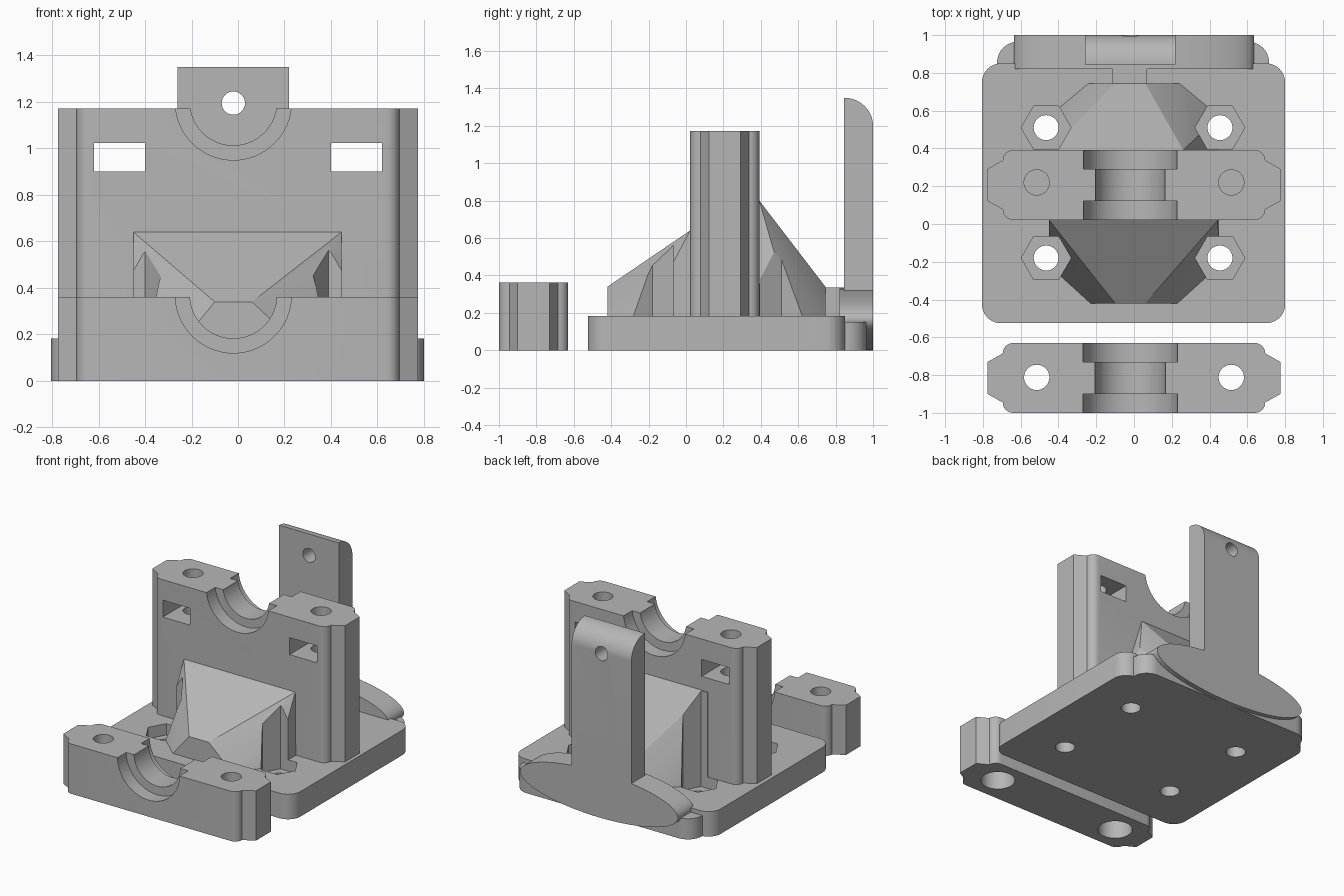
import bpy, bmesh, math
from mathutils import Vector

if "Cube" in bpy.data.objects:
    bpy.data.objects.remove(bpy.data.objects["Cube"])

grey = bpy.data.materials.new("plain_grey")
grey.diffuse_color = (0.47, 0.47, 0.47, 1)
grey.use_nodes = True
grey.node_tree.nodes["Principled BSDF"].inputs["Base Color"].default_value = grey.diffuse_color


def finish(name, bm):
    bmesh.ops.recalc_face_normals(bm, faces=bm.faces[:])
    mesh = bpy.data.meshes.new(name)
    bm.to_mesh(mesh)
    bm.free()
    ob = bpy.data.objects.new(name, mesh)
    bpy.context.collection.objects.link(ob)
    mesh.materials.append(grey)
    return ob


def prism(name, pts, lo, hi, axis="z"):
    """Extrude a closed 2D profile along z (x,y), y (x,z) or x (y,z)."""
    place = {"z": lambda a, b, t: (a, b, t),
             "y": lambda a, b, t: (a, t, b),
             "x": lambda a, b, t: (t, a, b)}[axis]
    bm = bmesh.new()
    low = [bm.verts.new(place(a, b, lo)) for a, b in pts]
    high = [bm.verts.new(place(a, b, hi)) for a, b in pts]
    bm.faces.new(low)
    bm.faces.new(high)
    n = len(pts)
    for i in range(n):
        j = (i + 1) % n
        bm.faces.new((low[i], low[j], high[j], high[i]))
    return finish(name, bm)


def arc(cx, cy, rx, ry, a0, a1, n):
    return [(cx + rx * math.cos(math.radians(a0 + (a1 - a0) * i / n)),
             cy + ry * math.sin(math.radians(a0 + (a1 - a0) * i / n))) for i in range(n + 1)]


def ring(cx, cy, rx, ry=None, n=48):
    return arc(cx, cy, rx, ry or rx, 0, 360, n)[:-1]


def rect(x0, x1, y0, y1):
    return [(x0, y0), (x1, y0), (x1, y1), (x0, y1)]


def round_rect(x0, x1, y0, y1, r):
    return (arc(x1 - r, y1 - r, r, r, 0, 90, 10) + arc(x0 + r, y1 - r, r, r, 90, 180, 10)
            + arc(x0 + r, y0 + r, r, r, 180, 270, 10) + arc(x1 - r, y0 + r, r, r, 270, 360, 10))


def hull(name, pts):
    bm = bmesh.new()
    verts = [bm.verts.new(p) for p in pts]
    res = bmesh.ops.convex_hull(bm, input=verts)
    junk = {v for v in res["geom_interior"] + res["geom_unused"]
            if isinstance(v, bmesh.types.BMVert)}
    bmesh.ops.delete(bm, geom=list(junk), context="VERTS")
    bmesh.ops.dissolve_limit(bm, angle_limit=0.01, verts=bm.verts[:], edges=bm.edges[:])
    return finish(name, bm)


def combine(target, tools, operation):
    bpy.context.view_layer.objects.active = target
    for tool in tools:
        mod = target.modifiers.new("cut", "BOOLEAN")
        mod.operation = operation
        mod.solver = "EXACT"
        mod.object = tool
        bpy.ops.object.modifier_apply(modifier=mod.name)
        bpy.data.objects.remove(tool)


def block(name, cy, z0, z1):
    """Bearing block outline with rounded corners and side ribs."""
    q = arc(0.64, 0.13, 0.055, 0.055, 90, 0, 6) + [(0.775, 0.085)]
    right = q + [(x, -y) for x, y in reversed(q)]
    pts = right + [(-x, y) for x, y in reversed(right)]
    return prism(name, [(x, y + cy) for x, y in pts], z0, z1)


def groove(cy, z):
    """Narrow bore plus a wider seat at each face."""
    return [prism("bore", ring(-0.02, z, 0.187, n=64), cy - 0.3, cy + 0.3, "y"),
            prism("front_seat", ring(-0.02, z, 0.25, n=64), cy - 0.25, cy - 0.085, "y"),
            prism("rear_seat", ring(-0.02, z, 0.25, n=64), cy + 0.085, cy + 0.25, "y")]


# bearing stand: base plate, upright block, rear foot and tab
stand = prism("bearing_stand", round_rect(-0.805, 0.8, -0.525, 0.85, 0.1), 0, 0.182)
upright = block("upright", 0.207, 0.09, 1.172)
combine(upright, groove(0.207, 1.2), "DIFFERENCE")

# sloped gussets in front of and behind the upright
front_gusset = hull("front_gusset", [
    (-0.45, 0.1, 0.64), (0.445, 0.1, 0.64), (-0.45, 0.022, 0.64), (0.445, 0.022, 0.64),
    (-0.10, -0.42, 0.34), (0.06, -0.42, 0.34)]
    + [(x * s, y, z) for s in (-1, 1) for z in (0.12, 0.182)
       for x, y in ((0.23, -0.42), (0.45, -0.22), (0.45, 0.1))])
rear_gusset = hull("rear_gusset", [
    (-0.45, 0.3, 0.80), (0.26, 0.3, 0.80), (-0.45, 0.392, 0.80), (0.26, 0.392, 0.80),
    (-0.10, 0.745, 0.34), (0.06, 0.745, 0.34)]
    + [(x * s, y, z) for s in (-1, 1) for z in (0.12, 0.182)
       for x, y in ((0.24, 0.745), (0.45, 0.57), (0.45, 0.3))])

neck = prism("neck", rect(-0.115, 0.07, 0.70, 0.86), 0.1, 0.335)
ears = prism("foot_ears", round_rect(-0.725, 0.715, 0.70, 0.965, 0.11), 0, 0.15)
foot = prism("oval_foot", ring(0, 0.165, 0.635, 0.165, 96), 0.82, 1.0, "y")
tab = prism("tab", [(0.845, 0.15), (1.0, 0.15)] + arc(0.845, 1.2, 0.155, 0.15, 0, 90, 16),
            -0.26, 0.22, "x")
combine(stand, [upright, front_gusset, rear_gusset, neck, ears, foot, tab], "UNION")

# screw holes, nut pockets and nut slots
cutters = [prism("tab_hole", ring(-0.02, 1.195, 0.05), 0.7, 1.2, "y")]
for s in (-1, 1):
    for y in (-0.18, 0.51):
        x = s * 0.46 - 0.005
        cutters.append(prism("base_hole", ring(x, y, 0.066), -0.1, 0.15))
        cutters.append(prism("nut_pocket", ring(x, y, 0.132, n=6), 0.10, 1.0))
    cutters.append(prism("cap_screw_hole", ring(s * 0.515, 0.22, 0.067), 0.75, 1.4))
    cutters.append(prism("nut_slot", rect(s * 0.51 - 0.11, s * 0.51 + 0.11, -0.1, 0.5), 0.90, 1.023))
combine(stand, cutters, "DIFFERENCE")

# loose clamp cap in front, with counterbored screw holes
cap = block("clamp_cap", -0.815, 0, 0.362)
cutters = groove(-0.815, 0.37)
for s in (-1, 1):
    cutters.append(prism("cap_hole", ring(s * 0.515, -0.812, 0.067), -0.1, 0.5))
    cutters.append(prism("counterbore", ring(s * 0.515, -0.812, 0.115), -0.1, 0.14))
combine(cap, cutters, "DIFFERENCE")

# smooth curved walls, keep edges sharp
for ob in (stand, cap):
    bpy.ops.object.select_all(action="DESELECT")
    ob.select_set(True)
    bpy.context.view_layer.objects.active = ob
    bpy.ops.object.shade_smooth_by_angle(angle=math.radians(20))
